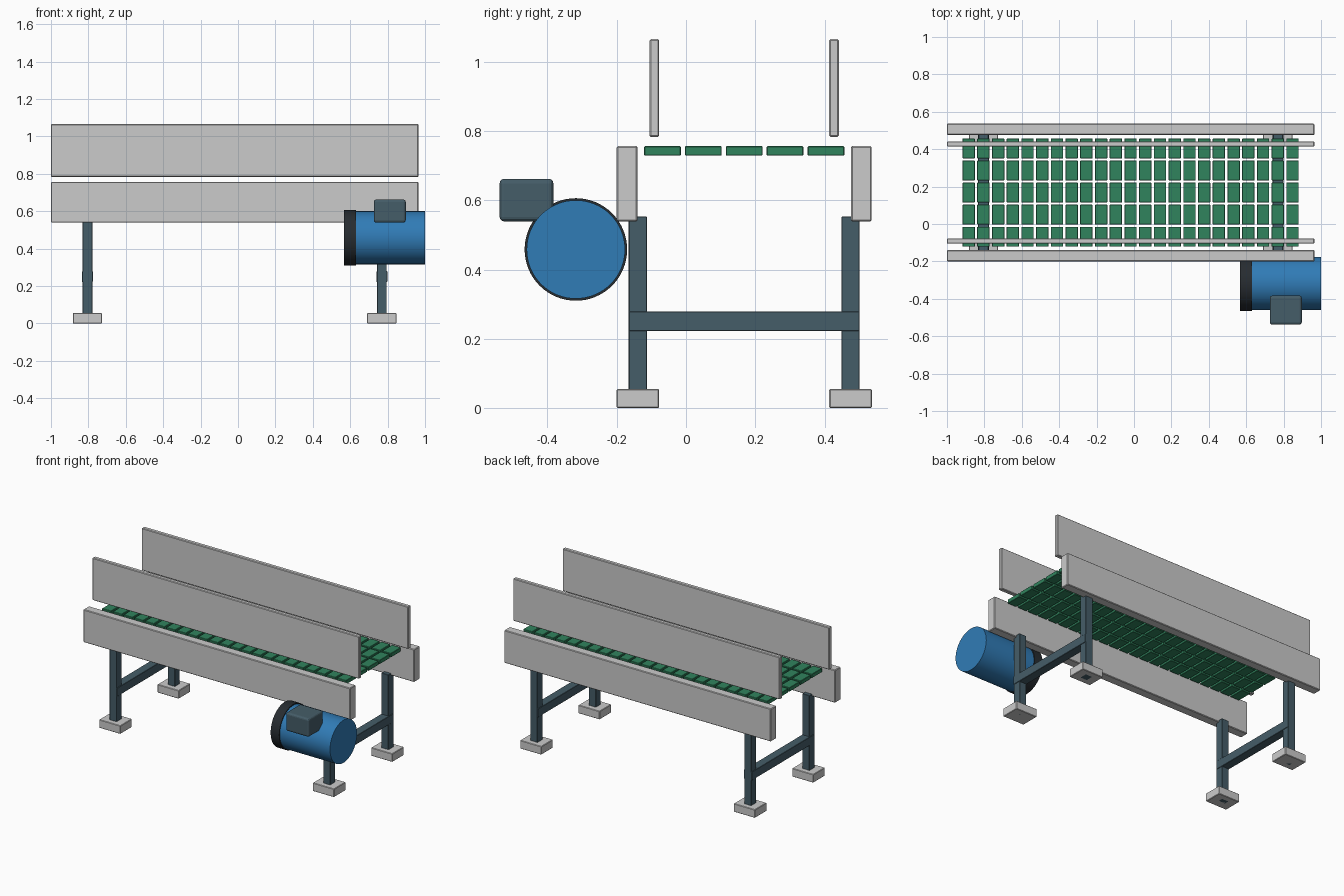
import bpy, math

if "Cube" in bpy.data.objects:
    bpy.data.objects.remove(bpy.data.objects["Cube"])

def material(name, rgb):
    m = bpy.data.materials.new(name)
    m.diffuse_color = (*rgb, 1)
    m.use_nodes = True
    m.node_tree.nodes["Principled BSDF"].inputs["Base Color"].default_value = m.diffuse_color
    return m

GREEN = material("belt_green", (0.03, 0.23, 0.11))
STEEL = material("dark_steel", (0.06, 0.11, 0.14))
BLUE = material("motor_blue", (0.03, 0.2, 0.47))
BLACK = material("flange_black", (0.02, 0.025, 0.03))

def box(name, x, y, z, mat=None, bevel=0.004, segments=1):
    """Box from (min, max) ranges with softened edges."""
    bpy.ops.mesh.primitive_cube_add(size=1, location=[sum(r) / 2 for r in (x, y, z)])
    o = bpy.context.object
    o.name = name
    o.scale = [r[1] - r[0] for r in (x, y, z)]
    bpy.ops.object.transform_apply(location=False, rotation=False, scale=True)
    if mat:
        o.data.materials.append(mat)
    if bevel:
        b = o.modifiers.new("bevel", 'BEVEL')
        b.width, b.segments = bevel, segments
    return o

def drum(name, x, radius, mat):
    """Cylinder along x on the motor axis."""
    bpy.ops.mesh.primitive_cylinder_add(vertices=64, radius=radius, depth=x[1] - x[0],
        location=(sum(x) / 2, -0.318, 0.458), rotation=(0, math.pi / 2, 0))
    o = bpy.context.object
    o.name = name
    o.data.materials.append(mat)
    bpy.ops.object.shade_smooth_by_angle(angle=math.radians(30))

MID = 0.168  # centre line of the conveyor
LENGTH = (-1.0, 0.965)

def span(centre, size):
    return (centre - size / 2, centre + size / 2)

# Side rails, guards, legs and feet, mirrored about the centre line
for side, s in (("front", -1), ("back", 1)):
    box(side + "_rail", LENGTH, span(MID + s * 0.338, 0.06), (0.539, 0.757))
    box(side + "_guard", LENGTH, span(MID + s * 0.2595, 0.028), (0.783, 1.065))
    for end, x in (("left", -0.805), ("right", 0.769)):
        y = MID + s * 0.307
        box(f"{side}_{end}_leg", span(x, 0.052), span(y, 0.053), (0, 0.553), STEEL, 0.002)
        box(f"{side}_{end}_foot", span(x, 0.157), span(y, 0.123), (0, 0.055), None, 0.003)

# Cross beams between the legs
for end, x in (("left", -0.805), ("right", 0.769)):
    box(end + "_cross_beam", span(x, 0.058), span(MID, 0.666), (0.222, 0.279), STEEL, 0.002)

# Modular belt: grid of separate tiles
tile = box("belt_tiles", span(-0.884, 0.066), span(MID - 0.236, 0.106), (0.729, 0.756), GREEN, 0.002)
for name, count, step in (("along", 23, (0.0787, 0, 0)), ("across", 5, (0, 0.118, 0))):
    a = tile.modifiers.new(name, 'ARRAY')
    a.count = count
    a.use_relative_offset = False
    a.use_constant_offset = True
    a.constant_offset_displace = step

# Drive motor
drum("motor_body", (0.6, 1.0), 0.142, BLUE)
drum("motor_flange", (0.567, 0.63), 0.148, BLACK)
box("motor_terminal_box", (0.726, 0.897), (-0.538, -0.383), (0.539, 0.662), STEEL, 0.013, 3)
